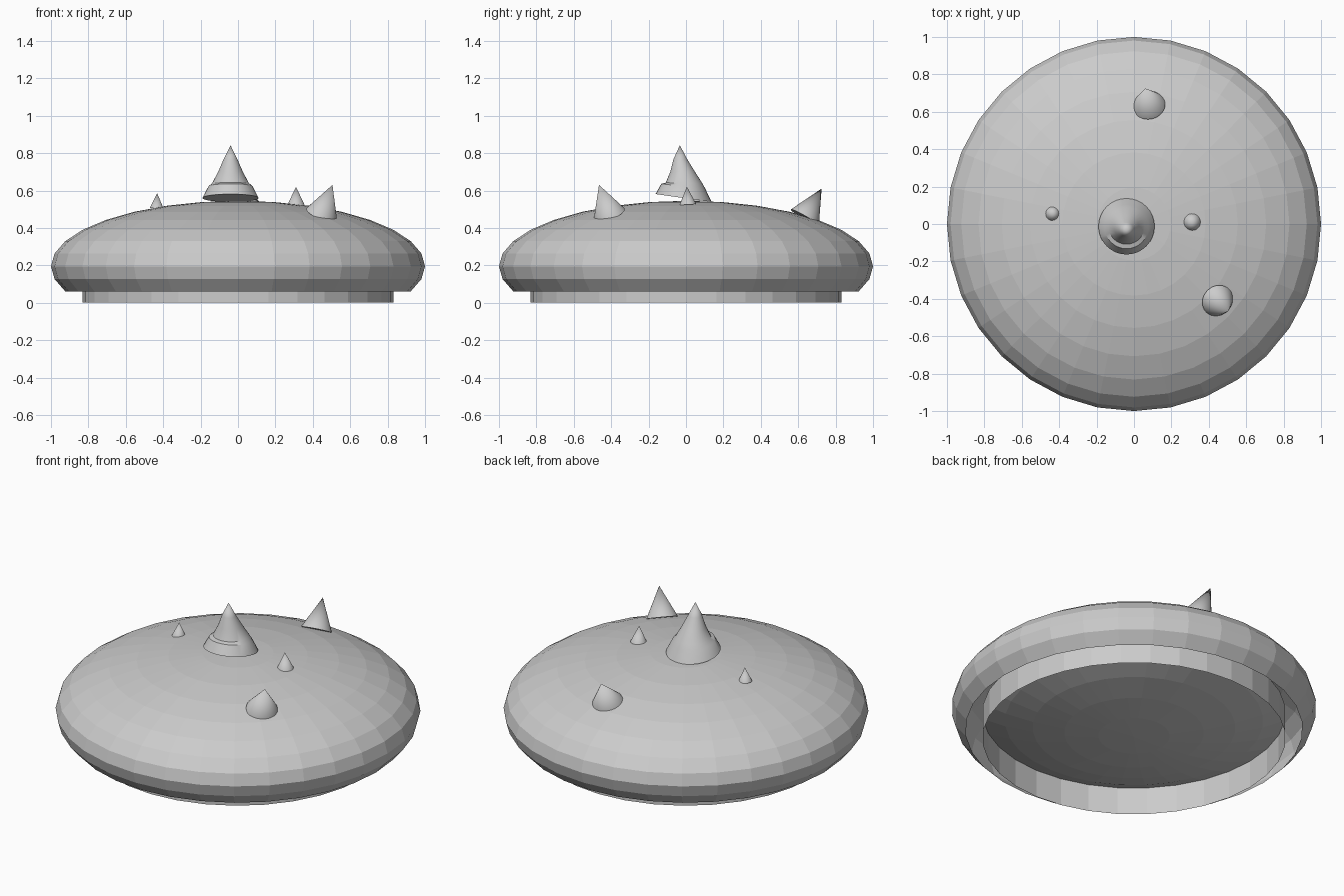
import bpy, bmesh, math
from mathutils import Vector

if "Cube" in bpy.data.objects:
    bpy.data.objects.remove(bpy.data.objects["Cube"])

SEG = 32
EQ, SQUASH = 0.195, 0.35   # equator height, vertical squash of the body


def make(name, bm, smooth=None):
    bmesh.ops.recalc_face_normals(bm, faces=bm.faces)
    me = bpy.data.meshes.new(name)
    bm.to_mesh(me)
    bm.free()
    ob = bpy.data.objects.new(name, me)
    bpy.context.collection.objects.link(ob)
    if smooth:
        bpy.ops.object.select_all(action='DESELECT')
        ob.select_set(True)
        bpy.context.view_layer.objects.active = ob
        bpy.ops.object.shade_smooth_by_angle(angle=math.radians(smooth))
    return ob


def loft(rings, pole=None, cap_start=False):
    """Rings are (cx, cy, cz, radius, slope along y); pole closes the end."""
    bm = bmesh.new()
    loops = []
    for cx, cy, cz, r, s in rings:
        loop = []
        for i in range(SEG):
            a = 2 * math.pi * i / SEG
            dy = r * math.sin(a)
            loop.append(bm.verts.new((cx + r * math.cos(a), cy + dy, cz + s * dy)))
        loops.append(loop)
    for a, b in zip(loops, loops[1:]):
        for i in range(SEG):
            j = (i + 1) % SEG
            bm.faces.new((a[i], a[j], b[j], b[i]))
    if pole:
        tip = bm.verts.new(pole)
        for i in range(SEG):
            bm.faces.new((loops[-1][i], loops[-1][(i + 1) % SEG], tip))
    if cap_start:
        bm.faces.new(loops[0])
    return bm


def sphere_ring(k, lift=0.0):
    a = math.radians(11.25 * k)
    return (0, 0, EQ + SQUASH * math.sin(a) + lift, math.cos(a), 0)


# Domed shell, open underneath
make("dome_shell", loft([sphere_ring(k) for k in range(-2, 8)],
                        (0, 0, EQ + SQUASH)))

# Foot ring with the recessed, downward bulging underside
lift = 0.165
foot = [(0, 0, 0, math.cos(math.radians(33.75)), 0)]
foot += [sphere_ring(k, lift) for k in range(-3, -8, -1)]
make("foot_ring_and_underside", loft(foot, (0, 0, EQ - SQUASH + lift)))

# Large central spike with a tilted flared base
make("central_spike", loft([
    (-0.04, -0.013, 0.560, 0.150, -0.14),
    (-0.04, -0.014, 0.622, 0.118, -0.12),
    (-0.04, -0.010, 0.640, 0.098, -0.02),
    (-0.04, -0.018, 0.700, 0.066, 0),
    (-0.04, -0.030, 0.765, 0.038, 0)],
    (-0.04, -0.033, 0.842), cap_start=True), smooth=30)


# Cone spikes: base centre, tip, radius
def spike(name, base, tip, r):
    base, tip = Vector(base), Vector(tip)
    axis = tip - base
    bm = loft([(0, 0, 0, r, 0)], (0, 0, axis.length), cap_start=True)
    ob = make(name, bm, smooth=40)
    ob.location = base
    ob.rotation_euler = Vector((0, 0, 1)).rotation_difference(axis).to_euler()


spike("front_right_spike", (0.447, -0.41, 0.474), (0.505, -0.465, 0.63), 0.087)
spike("back_spike", (0.08, 0.635, 0.455), (0.06, 0.725, 0.61), 0.087)
spike("small_right_spike", (0.31, 0.01, 0.525), (0.31, 0.005, 0.62), 0.045)
spike("small_left_spike", (-0.435, 0.055, 0.505), (-0.432, 0.055, 0.585), 0.037)
